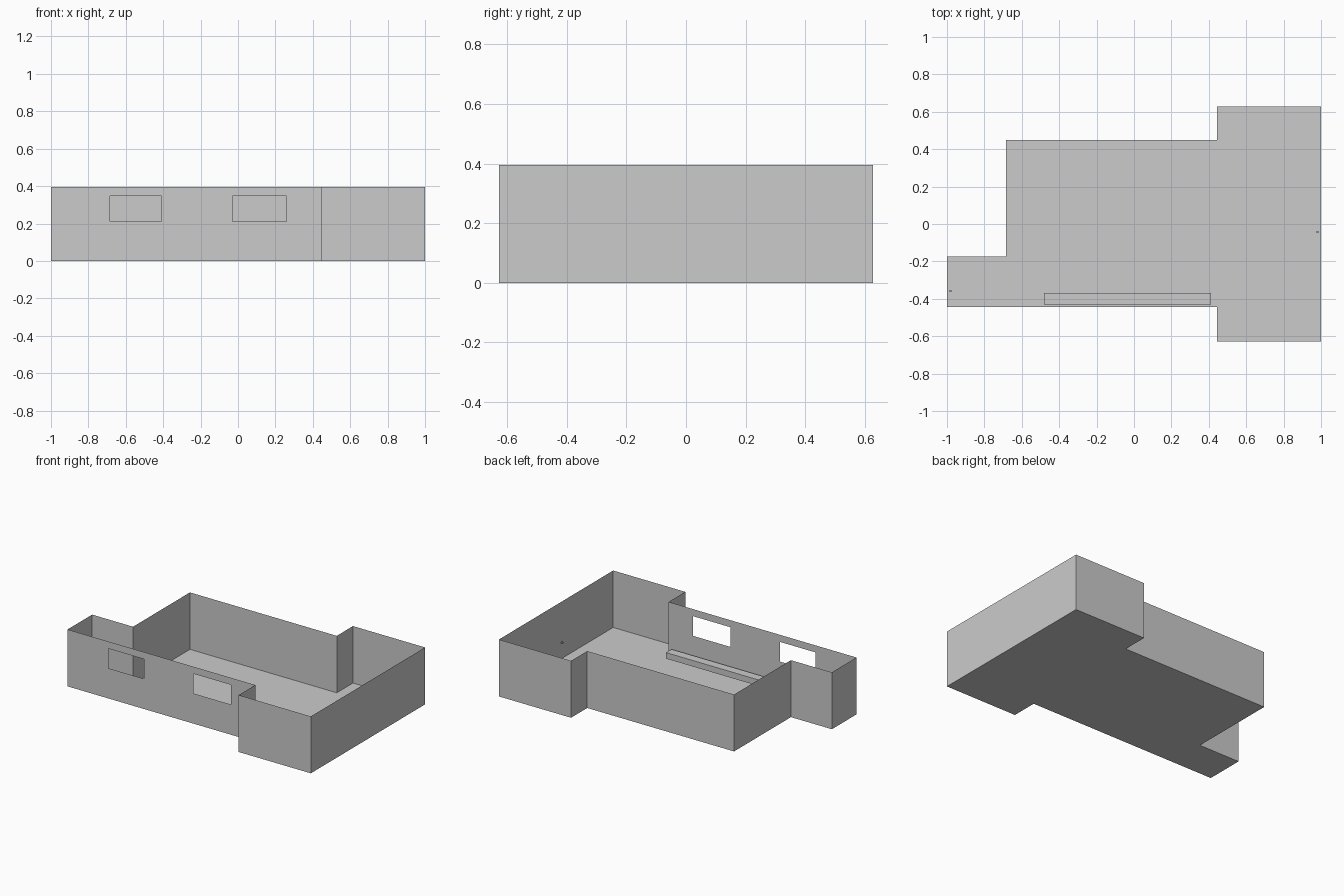
import bpy, bmesh

if "Cube" in bpy.data.objects:
    bpy.data.objects.remove(bpy.data.objects["Cube"])

H = 0.396  # wall height
PLAN = [(-1, -0.445), (0.445, -0.445), (0.445, -0.628), (1, -0.628), (1, 0.628),
        (0.445, 0.628), (0.445, 0.45), (-0.685, 0.45), (-0.685, -0.175), (-1, -0.175)]
WINDOWS = [(-0.685, -0.41), (-0.03, 0.258)]  # x spans
SILL, HEAD = 0.21, 0.347


def make(name, build):
    bm = bmesh.new()
    build(bm)
    bmesh.ops.remove_doubles(bm, verts=bm.verts, dist=1e-5)
    me = bpy.data.meshes.new(name)
    bm.to_mesh(me)
    bm.free()
    ob = bpy.data.objects.new(name, me)
    bpy.context.collection.objects.link(ob)
    return ob


def face(bm, pts):
    bm.faces.new([bm.verts.new(p) for p in pts])


def box(name, center, size):
    bpy.ops.mesh.primitive_cube_add(size=1, location=center)
    ob = bpy.context.object
    ob.name = name
    ob.scale = size


# Floor slab outline, single sheet
make("floor", lambda bm: face(bm, [(x, y, 0) for x, y in PLAN]))


# Plain thin walls around the plan, all but the windowed one
def plain_walls(bm):
    for (x0, y0), (x1, y1) in zip(PLAN[1:], PLAN[2:] + PLAN[:1]):
        face(bm, [(x0, y0, 0), (x1, y1, 0), (x1, y1, H), (x0, y0, H)])


make("walls", plain_walls)


# Front wall as a panel grid with two window openings left out
def window_wall(bm):
    y = PLAN[0][1]
    xs = [-1] + [x for w in WINDOWS for x in w] + [0.445]
    zs = [0, SILL, HEAD, H]
    for a, b in zip(xs, xs[1:]):
        for c, d in zip(zs, zs[1:]):
            if (a, b) in WINDOWS and c == SILL:
                continue
            face(bm, [(a, y, c), (b, y, c), (b, y, d), (a, y, d)])


make("window_wall", window_wall)

# Long low heater under the windows, and small door knobs on the end walls
box("heater", (-0.034, -0.4, 0.06), (0.892, 0.06, 0.042))
box("right_door_knob", (0.982, -0.042, 0.123), (0.01, 0.01, 0.01))
box("left_door_knob", (-0.982, -0.358, 0.123), (0.01, 0.01, 0.01))
